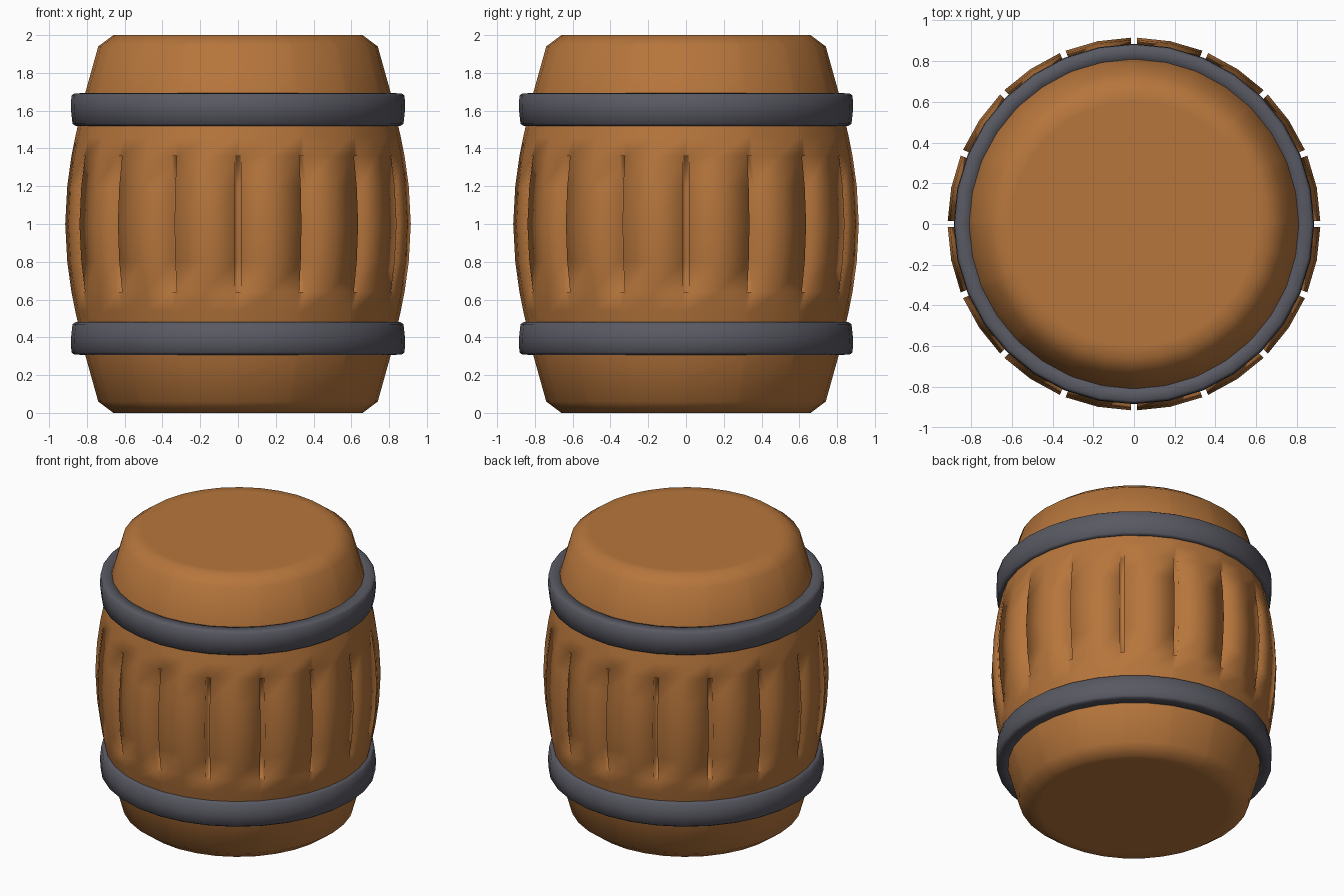
import bpy, bmesh
from math import cos, sin, radians

cube = bpy.data.objects.get("Cube")
if cube:
    bpy.data.objects.remove(cube)


def material(name, rgb):
    m = bpy.data.materials.new(name)
    m.use_nodes = True
    m.diffuse_color = (*rgb, 1)
    m.node_tree.nodes["Principled BSDF"].inputs["Base Color"].default_value = (*rgb, 1)
    return m


wood = material("brown wood", (0.47, 0.18, 0.045))
iron = material("dark iron", (0.10, 0.10, 0.125))


def lathe(bm, profile, angles, closed=False):
    """Spin (radius, z) points through the angles; returns the vertex rings."""
    rings = [[bm.verts.new((r * cos(a), r * sin(a), z)) for a in angles] for r, z in profile]
    pairs = list(zip(rings, rings[1:]))
    if closed:
        pairs.append((rings[-1], rings[0]))
    n = len(angles)
    for low, high in pairs:
        for i in range(n):
            j = (i + 1) % n
            bm.faces.new((low[i], low[j], high[j], high[i]))
    return rings


def finish(bm, name, mat):
    bmesh.ops.recalc_face_normals(bm, faces=bm.faces)
    for f in bm.faces:
        f.smooth = True
    mesh = bpy.data.meshes.new(name)
    bm.to_mesh(mesh)
    bm.free()
    mesh.materials.append(mat)
    obj = bpy.data.objects.new(name, mesh)
    bpy.context.collection.objects.link(obj)
    return obj


# Barrel body: upper half profile mirrored about mid height
STAVES = 16
GAP = radians(0.95)
step = radians(360 / STAVES)
angles = [k * step + d for k in range(STAVES) for d in (-GAP, GAP, step / 2)]
upper = [(0.915, 1.0), (0.904, 1.2), (0.882, 1.36), (0.862, 1.46),
         (0.81, 1.69), (0.74, 1.94), (0.66, 2.0), (0.6, 2.0)]
profile = [(r, 2 - z) for r, z in reversed(upper[1:])] + upper

bm = bmesh.new()
rings = lathe(bm, profile, angles)
bm.faces.new(rings[0])
bm.faces.new(rings[-1])
bmesh.ops.recalc_face_normals(bm, faces=bm.faces)

# Grooves between the staves, sunk around the bulge
narrow = [f for f in bm.faces
          if abs(f.calc_center_median().z - 1) < 0.36
          and min(e.calc_length() for e in f.edges) < 0.05]
sunk = bmesh.ops.extrude_face_region(bm, geom=narrow)
bmesh.ops.delete(bm, geom=narrow, context="FACES")
for v in sunk["geom"]:
    if isinstance(v, bmesh.types.BMVert):
        v.co.x *= 0.94
        v.co.y *= 0.94
finish(bm, "barrel_body", wood)

# Two hoops, mirrored about mid height
section = [(0.80, 1.525), (0.86, 1.52), (0.876, 1.53), (0.885, 1.61),
           (0.882, 1.68), (0.868, 1.69), (0.80, 1.695)]
hoop_angles = [radians(360 / 32 * i) for i in range(32)]
for name, flip in (("upper_hoop", False), ("lower_hoop", True)):
    bm = bmesh.new()
    lathe(bm, [(r, 2 - z if flip else z) for r, z in section], hoop_angles, closed=True)
    finish(bm, name, iron)
